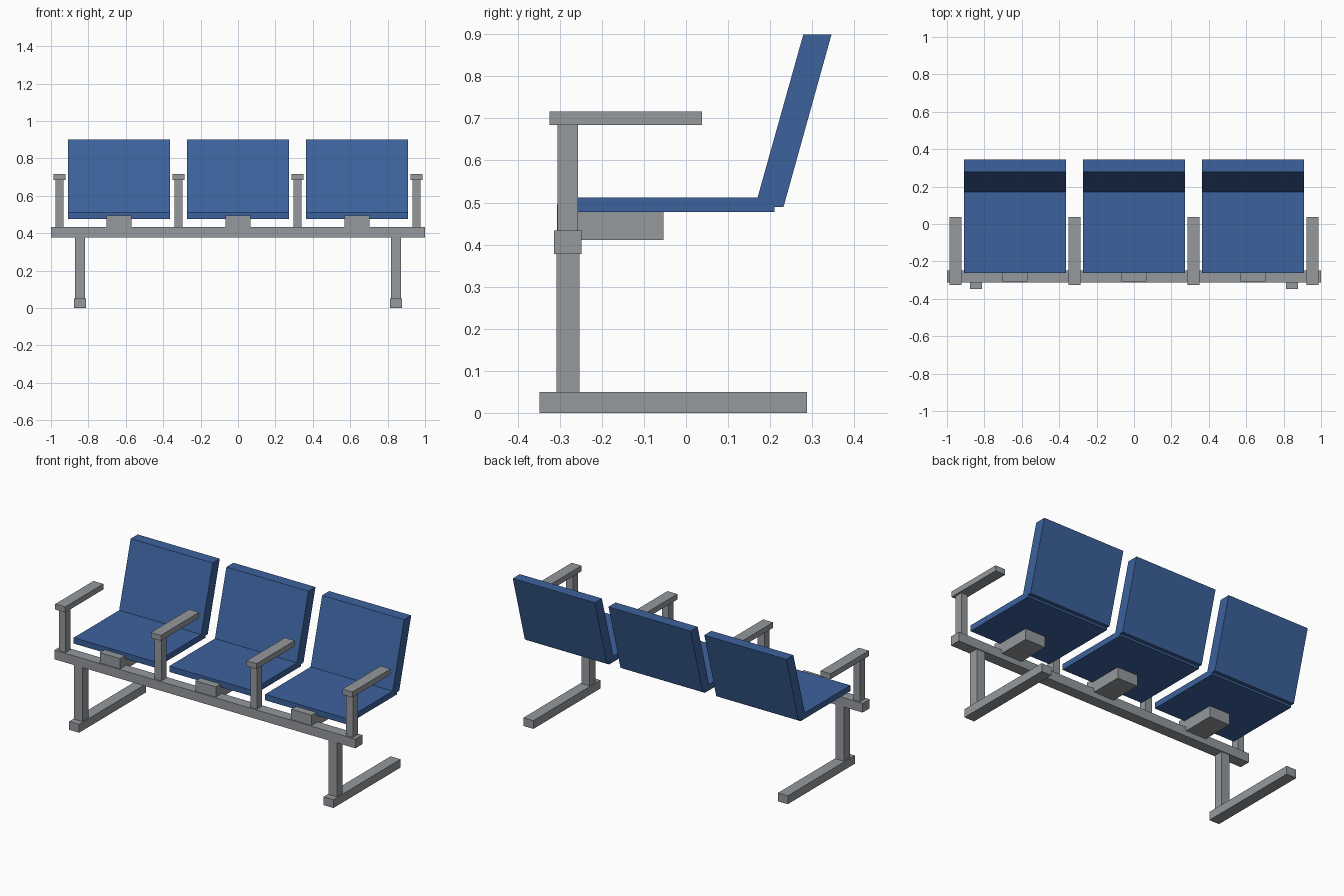
import bpy

if "Cube" in bpy.data.objects:
    bpy.data.objects.remove(bpy.data.objects["Cube"])


def material(name, color):
    m = bpy.data.materials.new(name)
    m.diffuse_color = (*color, 1)
    m.use_nodes = True
    m.node_tree.nodes["Principled BSDF"].inputs["Base Color"].default_value = m.diffuse_color
    return m


BLUE = material("blue_upholstery", (0.045, 0.122, 0.335))
GREY = material("grey_metal", (0.30, 0.32, 0.34))


def prism(name, xc, width, profile, mat):
    """Extrude a (y, z) outline along x, centred on xc."""
    n = len(profile)
    verts = [(xc + s * width / 2, y, z) for s in (-1, 1) for y, z in profile]
    faces = [tuple(range(n))[::-1], tuple(range(n, 2 * n))]
    faces += [(i, (i + 1) % n, n + (i + 1) % n, n + i) for i in range(n)]
    mesh = bpy.data.meshes.new(name)
    mesh.from_pydata(verts, [], faces)
    mesh.materials.append(mat)
    obj = bpy.data.objects.new(name, mesh)
    bpy.context.collection.objects.link(obj)
    return obj


def box(name, xc, width, y0, y1, z0, z1, mat):
    return prism(name, xc, width, [(y0, z0), (y1, z0), (y1, z1), (y0, z1)], mat)


# long beam carrying everything
box("beam", 0, 2.0, -0.314, -0.248, 0.378, 0.433, GREY)

# legs and floor runners
for x in (-0.845, 0.845):
    box("leg", x, 0.055, -0.308, -0.253, 0.05, 0.378, GREY)
    box("foot", x, 0.066, -0.348, 0.288, 0, 0.05, GREY)

# seats with tilted backs and support brackets
for x in (-0.636, 0, 0.636):
    box("seat", x, 0.545, -0.262, 0.21, 0.477, 0.512, BLUE)
    prism("backrest", x, 0.545,
          [(0.164, 0.49), (0.232, 0.49), (0.346, 0.9), (0.279, 0.9)], BLUE)
    box("seat_bracket", x, 0.135, -0.307, -0.053, 0.411, 0.495, GREY)

# armrests on posts
for x in (-0.954, -0.318, 0.318, 0.954):
    box("arm_post", x, 0.044, -0.305, -0.257, 0.433, 0.684, GREY)
    box("armrest", x, 0.066, -0.325, 0.038, 0.684, 0.717, GREY)
